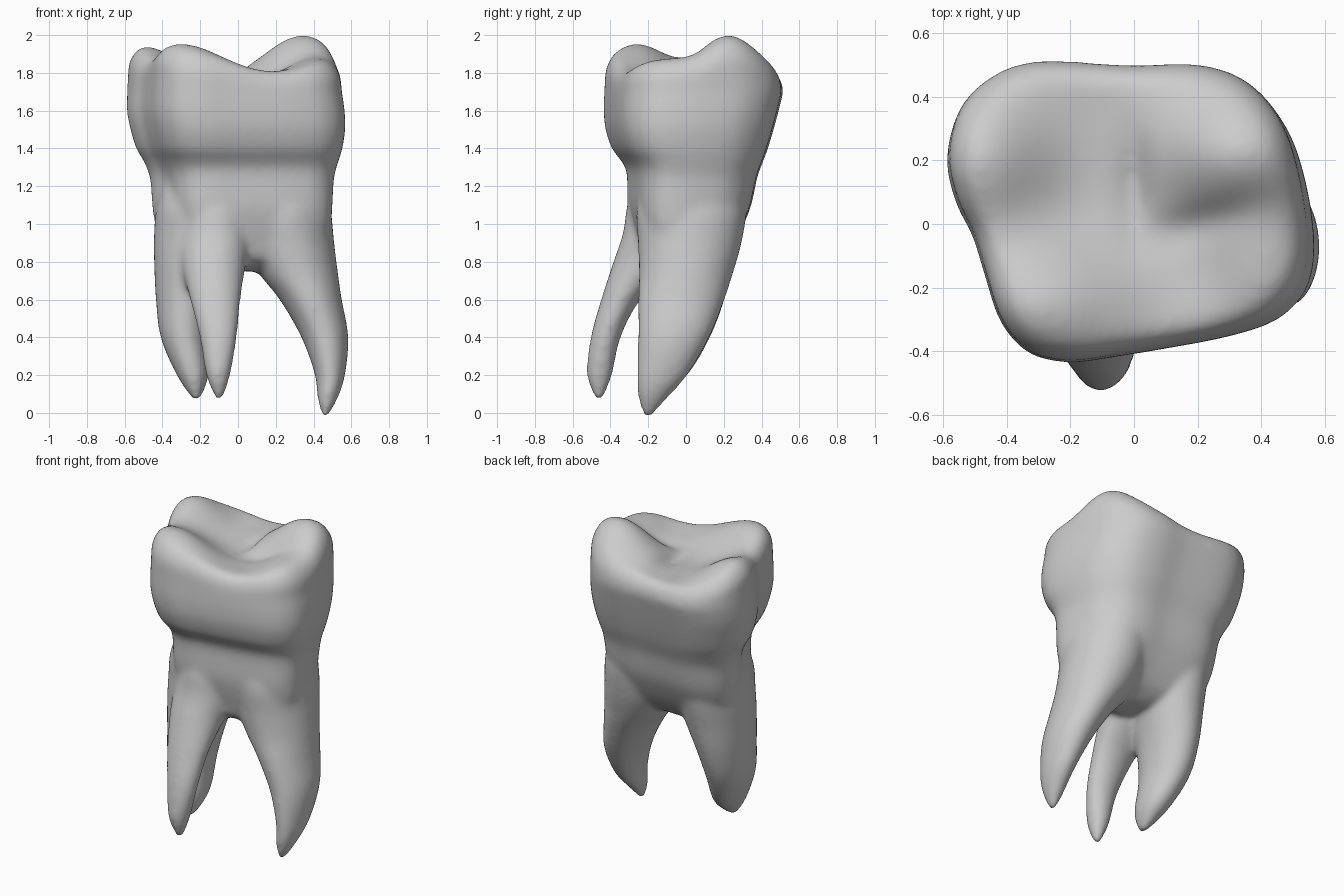
import bpy, bmesh
from math import exp, cos, sin, pi

cube = bpy.data.objects.get("Cube")
if cube:
    bpy.data.objects.remove(cube, do_unlink=True)

enamel = bpy.data.materials.new("tooth grey")
enamel.use_nodes = True
GREY = (0.6, 0.6, 0.6, 1)
enamel.diffuse_color = GREY
enamel.node_tree.nodes["Principled BSDF"].inputs["Base Color"].default_value = GREY


def blend(a, b, c, d, t):
    """Catmull-Rom blend of four rows of numbers."""
    return [0.5 * (2 * q + (r - p) * t + (2 * p - 5 * q + 4 * r - s) * t * t
                   + (3 * q - p - 3 * r + s) * t ** 3)
            for p, q, r, s in zip(a, b, c, d)]


def smooth_rows(rows, steps, closed=False):
    n = len(rows)
    pick = (lambda i: rows[i % n]) if closed else (lambda i: rows[max(0, min(n - 1, i))])
    out = []
    for i in range(n if closed else n - 1):
        for k in range(steps):
            out.append(blend(pick(i - 1), pick(i), pick(i + 1), pick(i + 2), k / steps))
    return out if closed else out + [rows[-1]]


def loft(bm, rings):
    """Closed skin over a stack of rings, capped at both ends."""
    loops = [[bm.verts.new(p) for p in ring] for ring in rings]
    n = len(loops[0])
    for low, high in zip(loops, loops[1:]):
        for i in range(n):
            j = (i + 1) % n
            bm.faces.new((low[i], low[j], high[j], high[i]))
    bm.faces.new(loops[0][::-1])
    bm.faces.new(loops[-1])


# Crown outline from above, counter-clockwise
OUTLINE = smooth_rows([
    (.565, -.05), (.54, .15), (.48, .33), (.36, .46), (.2, .51), (0, .507),
    (-.3, .52), (-.45, .47), (-.55, .37), (-.59, .22), (-.56, .08), (-.51, -.02),
    (-.47, -.15), (-.42, -.3), (-.33, -.4), (-.2, -.43), (-.05, -.41),
    (.1, -.385), (.3, -.345), (.45, -.29), (.54, -.19)], 4, True)

# Body levels: z, left x, right x, front y, back y
LEVELS = [
    (.75, -.05, .2, -.1, .08), (.81, -.27, .37, -.22, .18),
    (.9, -.4, .46, -.26, .25), (1.0, -.44, .492, -.29, .305),
    (1.1, -.455, .5, -.31, .345), (1.24, -.466, .508, -.312, .375),
    (1.3, -.485, .522, -.322, .395), (1.35, -.51, .538, -.355, .415),
    (1.4, -.54, .553, -.393, .433), (1.5, -.57, .568, -.427, .463),
    (1.6, -.589, .565, -.436, .49), (1.7, -.587, .55, -.433, .515)]

# Chewing surface: cusp x, y, height, squared spread along x and y
CUSPS = [(-.27, -.25, .17, .08, .045), (.32, .22, .22, .07, .045),
         (.4, -.14, .075, .03, .03), (-.47, .2, .15, .05, .05)]


def ring_at(level):
    z, x0, x1, y0, y1 = level
    return [(x0 + (x + .59) / 1.155 * (x1 - x0),
             y0 + (y + .43) / .95 * (y1 - y0), z) for x, y in OUTLINE]


def chewing_height(x, y, s):
    z = 1.75 + .06 * s * s
    for cx, cy, h, wide, deep in CUSPS:
        z += h * exp(-(x - cx) ** 2 / wide - (y - cy) ** 2 / deep)
    # Fissures at the middle and towards the left side
    z -= .04 * exp(-(x / .04) ** 2 - ((y - .15) / .15) ** 2)
    z -= .03 * exp(-((y - .25 * x + .05) / .06) ** 2 - ((x - .22) / .16) ** 2)
    return z


def body_rings():
    rings = [ring_at(level) for level in smooth_rows(LEVELS, 4)]
    rim = rings[-1]
    tops = [(.99, .085), (.965, .05), (.93, .025), (.89, .009), (.84, .002)]
    tops += [(.78 - .04 * k, 0) for k in range(19)] + [(.02, 0)]
    for s, drop in tops:
        ring = []
        for x, y, _ in rim:
            px, py = x * s, .03 + (y - .03) * s
            ring.append((px, py, chewing_height(px, py, s) - drop))
        rings.append(ring)
    return rings


def root_rings(rows):
    """Rows hold z, centre x, centre y, half width, half depth, tip first."""
    return [[(cx + rx * cos(a * pi / 16), cy + ry * sin(a * pi / 16), z)
             for a in range(32)]
            for z, cx, cy, rx, ry in smooth_rows(rows, 6)]


LEFT_ROOT = [
    (-.025, .46, -.205, .015, .02), (.08, .475, -.175, .055, .08),
    (.2, .487, -.125, .08, .135), (.4, .46, -.065, .125, .19),
    (.6, .385, -.025, .165, .23), (.74, .32, .0, .21, .25),
    (.9, .275, .02, .235, .275), (1.1, .245, .03, .24, .29),
    (1.3, .2, .04, .2, .22)]
FRONT_ROOT = [
    (.07, -.1, -.46, .02, .02), (.2, -.105, -.458, .065, .068),
    (.4, -.105, -.425, .1, .08), (.6, -.12, -.345, .135, .105),
    (.8, -.13, -.215, .175, .17), (.95, -.12, -.15, .19, .185),
    (1.1, -.11, -.1, .19, .21), (1.3, -.1, -.05, .17, .18)]
RIGHT_ROOT = [
    (.07, -.22, -.18, .02, .03), (.2, -.24, -.12, .085, .13),
    (.4, -.285, -.06, .125, .19), (.6, -.28, -.02, .155, .225),
    (.8, -.25, .0, .195, .255), (.95, -.24, .02, .205, .27),
    (1.1, -.23, .03, .2, .28), (1.3, -.2, .04, .17, .2)]

# Body and three roots share one mesh
bm = bmesh.new()
loft(bm, body_rings())
for root in (LEFT_ROOT, FRONT_ROOT, RIGHT_ROOT):
    loft(bm, root_rings(root))
bmesh.ops.recalc_face_normals(bm, faces=bm.faces)
mesh = bpy.data.meshes.new("molar")
bm.to_mesh(mesh)
bm.free()
mesh.materials.append(enamel)
molar = bpy.data.objects.new("molar", mesh)
bpy.context.collection.objects.link(molar)

# Fuse the parts into one smooth-shaded skin and soften the joins
fuse = molar.modifiers.new("fuse", "REMESH")
fuse.mode = "VOXEL"
fuse.voxel_size = .015
fuse.use_smooth_shade = True
soften = molar.modifiers.new("soften", "SMOOTH")
soften.factor = .5
soften.iterations = 24
